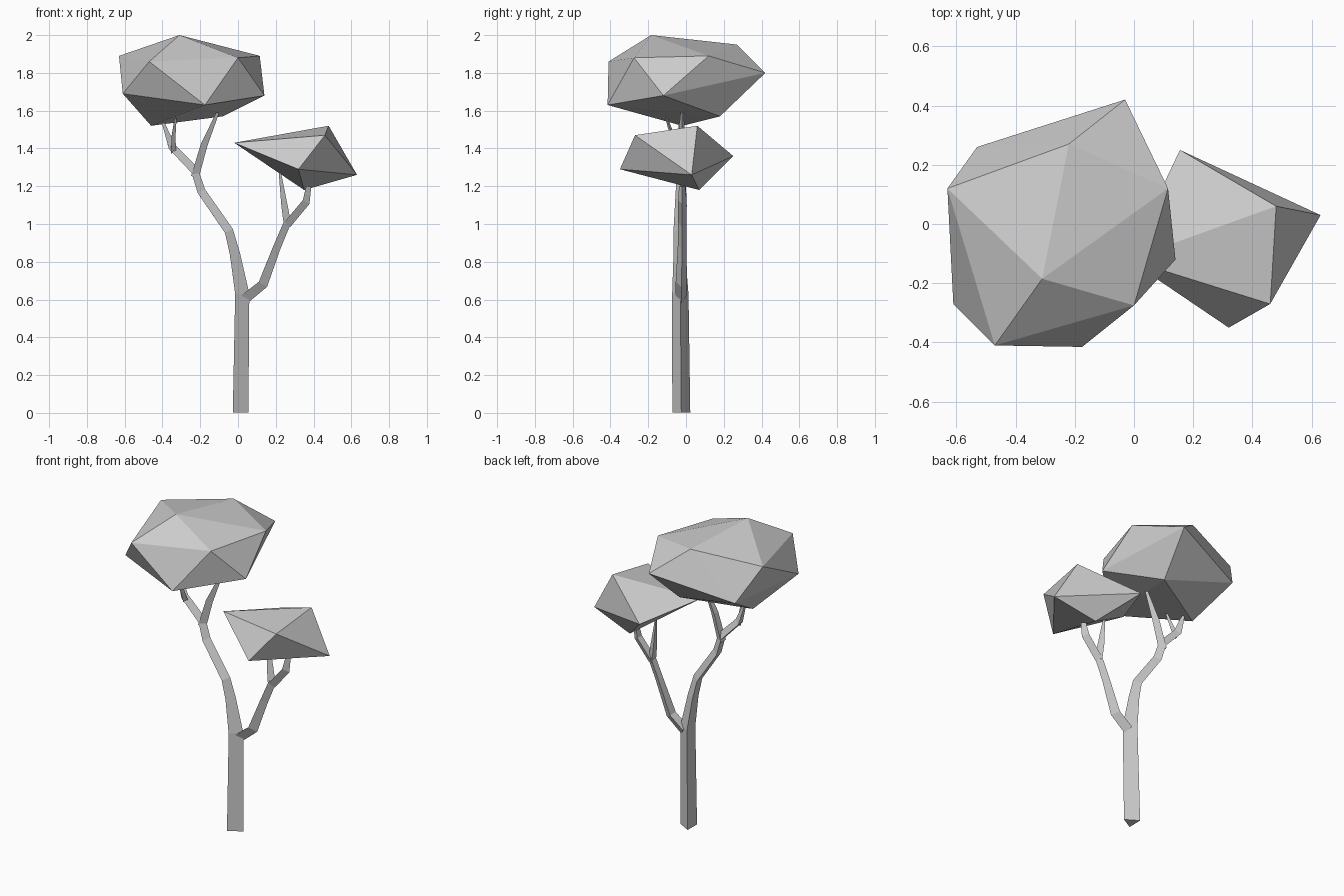
import bpy, bmesh
from math import cos, sin, tau
from mathutils import Vector

cube = bpy.data.objects.get("Cube")
if cube:
    bpy.data.objects.remove(cube, do_unlink=True)

grey = bpy.data.materials.new("plain grey")
grey.use_nodes = True
colour = (0.6, 0.6, 0.6, 1)
grey.diffuse_color = colour
grey.node_tree.nodes["Principled BSDF"].inputs["Base Color"].default_value = colour


def finish(bm, name):
    bmesh.ops.recalc_face_normals(bm, faces=bm.faces[:])
    mesh = bpy.data.meshes.new(name)
    bm.to_mesh(mesh)
    bm.free()
    mesh.materials.append(grey)
    obj = bpy.data.objects.new(name, mesh)
    bpy.context.collection.objects.link(obj)


def canopy(name, corners):
    """Faceted leaf mass wrapped around a few corner points."""
    bm = bmesh.new()
    for c in corners:
        bm.verts.new(c)
    bmesh.ops.convex_hull(bm, input=bm.verts[:])
    finish(bm, name)


def limb(name, path, sides=3):
    """Tapered three-sided limb along (x, y, z, radius) points."""
    bm = bmesh.new()
    pts = [Vector(p[:3]) for p in path]
    rings = []
    for i, p in enumerate(pts):
        d = (pts[min(i + 1, len(pts) - 1)] - pts[max(i - 1, 0)]).normalized()
        u = Vector((0, 1, 0)).cross(d).normalized()
        v = d.cross(u)
        r = path[i][3]
        rings.append([bm.verts.new(p + r * (u * cos(tau * k / sides) + v * sin(tau * k / sides)))
                      for k in range(sides)])
    for a, b in zip(rings, rings[1:]):
        for k in range(sides):
            n = (k + 1) % sides
            bm.faces.new((a[k], a[n], b[n], b[k]))
    bm.faces.new(rings[0])
    bm.faces.new(rings[-1])
    finish(bm, name)


# Leaf masses
canopy("large_canopy", [
    (-.31, -.185, 2.0), (-.63, .12, 1.89), (.115, .12, 1.89), (.14, -.12, 1.68),
    (-.61, -.27, 1.69), (-.175, -.415, 1.63), (-.47, -.41, 1.86), (0, -.275, 1.88),
    (-.22, .27, 1.95), (-.03, .42, 1.80), (-.53, .26, 1.68), (-.46, -.02, 1.52),
    (-.08, .18, 1.57)])
canopy("small_canopy", [
    (.48, .06, 1.52), (.46, -.27, 1.47), (.32, -.35, 1.29), (.63, .03, 1.26),
    (.35, .07, 1.18), (.155, .25, 1.36), (-.02, -.12, 1.43)])

# Trunk running on into the long branch
limb("trunk", [
    (0, -.025, .002, .055), (.01, -.03, .63, .05), (-.025, -.035, .84, .036),
    (-.055, -.04, .96, .031), (-.2, -.03, 1.17, .029), (-.235, -.025, 1.28, .026)])

# Short branch
limb("short_branch", [
    (.03, -.025, .61, .035), (.125, -.025, .685, .034), (.2, -.02, .88, .027),
    (.26, -.02, 1.02, .025)])

# Twigs reaching into the leaves
limb("inner_twig", [(-.235, -.025, 1.25, .028), (-.185, -.025, 1.42, .024), (-.11, -.02, 1.59, .01)])
limb("outer_twig", [(-.235, -.025, 1.28, .028), (-.355, -.03, 1.405, .026), (-.4, -.03, 1.54, .009)])
limb("front_twig", [(-.345, -.035, 1.38, .018), (-.345, -.07, 1.46, .014), (-.33, -.11, 1.58, .006)])
limb("upright_twig", [(.255, -.02, 1.0, .026), (.24, -.015, 1.1, .022), (.22, -.01, 1.27, .008)])
limb("side_twig", [(.255, -.02, 1.0, .027), (.355, -.02, 1.12, .027), (.37, -.02, 1.2, .018)])
